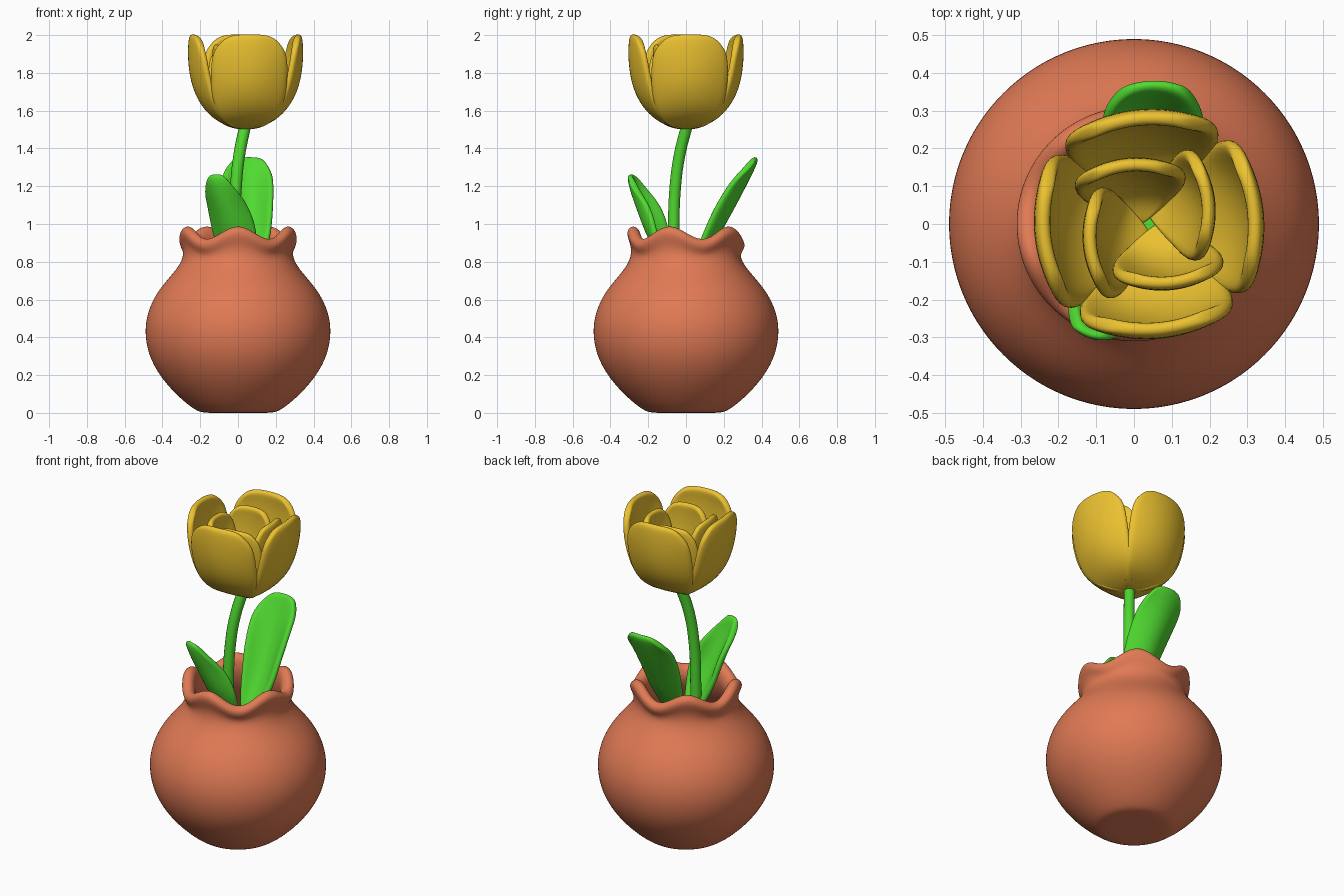
import bpy, bmesh, math
from mathutils import Vector

if "Cube" in bpy.data.objects:
    bpy.data.objects.remove(bpy.data.objects["Cube"])


def material(name, rgb):
    m = bpy.data.materials.new(name)
    m.diffuse_color = (*rgb, 1)
    m.use_nodes = True
    m.node_tree.nodes["Principled BSDF"].inputs["Base Color"].default_value = m.diffuse_color
    return m


CLAY = material("terracotta", (0.75, 0.195, 0.09))
YELLOW = material("petal_yellow", (0.84, 0.54, 0.03))
GREEN = material("leaf_green", (0.08, 0.70, 0.03))


def finish(bm, name, mat, thickness=0):
    bmesh.ops.recalc_face_normals(bm, faces=bm.faces)
    mesh = bpy.data.meshes.new(name)
    bm.to_mesh(mesh)
    bm.free()
    mesh.materials.append(mat)
    for p in mesh.polygons:
        p.use_smooth = True
    ob = bpy.data.objects.new(name, mesh)
    bpy.context.collection.objects.link(ob)
    if thickness:
        s = ob.modifiers.new("thickness", "SOLIDIFY")
        s.thickness, s.offset = thickness, 0
    ob.modifiers.new("smooth", "SUBSURF").levels = 2
    ob.modifiers["smooth"].render_levels = 2
    return ob


def sheet(name, rows, angle, mat, thickness, origin=(0, 0), shift=0, tip_drop=0):
    """Curled blade. Each row: (outward distance, sideways, z, half width, curl)."""
    out = Vector((math.cos(angle), math.sin(angle), 0))
    side = Vector((-out.y, out.x, 0))
    base = Vector((*origin, 0))
    n = 8
    bm = bmesh.new()
    grid = []
    for i, (r, s, z, w, curl) in enumerate(rows):
        line = []
        for j in range(n + 1):
            u = 2 * j / n - 1
            drop = tip_drop * u ** 4 if i >= len(rows) - 2 else 0
            p = base + out * (r - curl * u * u) + side * (s + shift + w * u)
            line.append(bm.verts.new(p + Vector((0, 0, z - drop))))
        grid.append(line)
    for a, b in zip(grid, grid[1:]):
        for j in range(n):
            bm.faces.new((a[j], a[j + 1], b[j + 1], b[j]))
    return finish(bm, name, mat, thickness)


# vase: lathed shell whose lip ripples in five waves
profile = [(0.1, 0), (0.19, 0), (0.225, 0.015), (0.28, 0.055), (0.35, 0.12),
           (0.417, 0.2), (0.472, 0.3), (0.494, 0.41), (0.486, 0.51), (0.447, 0.61),
           (0.388, 0.69), (0.325, 0.76), (0.29, 0.82), (0.291, 0.865), (0.31, 0.9),
           (0.313, 0.935), (0.285, 0.96), (0.25, 0.945), (0.236, 0.9), (0.235, 0.85),
           (0.27, 0.75), (0.38, 0.62), (0.44, 0.42), (0.37, 0.2), (0.2, 0.06)]
SEG = 60
bm = bmesh.new()
rings = []
for r, z in profile:
    k = min(1, max(0, (z - 0.78) / 0.15))
    k = k * k * (3 - 2 * k)
    ring = []
    for i in range(SEG):
        t = math.tau * i / SEG
        ring.append(bm.verts.new((r * math.cos(t), r * math.sin(t),
                                  z + 0.034 * k * math.cos(5 * (t + math.pi / 2)))))
    rings.append(ring)
for a, b in zip(rings, rings[1:]):
    for i in range(SEG):
        j = (i + 1) % SEG
        bm.faces.new((a[i], a[j], b[j], b[i]))
for ring, z in ((rings[0], 0), (rings[-1], 0.05)):
    c = bm.verts.new((0, 0, z))
    for i in range(SEG):
        bm.faces.new((ring[i], ring[(i + 1) % SEG], c))
finish(bm, "vase", CLAY)

# stem: bent tube
curve = bpy.data.curves.new("stem", "CURVE")
curve.dimensions = "3D"
curve.bevel_depth, curve.bevel_resolution, curve.use_fill_caps = 0.031, 5, True
path = [(-0.02, -0.06, 0.6), (-0.02, -0.065, 0.95), (-0.012, -0.058, 1.18),
        (0.006, -0.035, 1.36), (0.042, 0.01, 1.54)]
sp = curve.splines.new("BEZIER")
sp.bezier_points.add(len(path) - 1)
for bp, co in zip(sp.bezier_points, path):
    bp.co = co
    bp.handle_left_type = bp.handle_right_type = "AUTO"
curve.materials.append(GREEN)
bpy.context.collection.objects.link(bpy.data.objects.new("stem", curve))

# leaves
back_leaf = [(0.02, -0.05, 0.72, 0.04, 0.01), (0.085, -0.06, 0.83, 0.08, 0.04),
             (0.16, -0.065, 0.94, 0.105, 0.07), (0.22, -0.06, 1.05, 0.12, 0.085),
             (0.27, -0.055, 1.14, 0.13, 0.085), (0.315, -0.05, 1.23, 0.137, 0.07),
             (0.35, -0.05, 1.30, 0.128, 0.045), (0.372, -0.055, 1.355, 0.085, 0.015)]
sheet("back_leaf", back_leaf, math.pi / 2, GREEN, 0.035, tip_drop=0.02)
front_leaf = [(0.05, 0.03, 0.72, 0.045, 0.01), (0.12, 0.03, 0.83, 0.09, 0.03),
              (0.19, 0.025, 0.94, 0.12, 0.07), (0.235, 0.01, 1.04, 0.115, 0.09),
              (0.27, -0.005, 1.12, 0.102, 0.08), (0.298, -0.015, 1.19, 0.09, 0.055),
              (0.315, -0.025, 1.265, 0.05, 0.01)]
sheet("front_leaf", front_leaf, math.radians(-107), GREEN, 0.035, tip_drop=0.02)

# flower: two pinwheels of four cupped petals
outer = [(0.0, 0, 1.515, 0.02, 0), (0.07, 0, 1.53, 0.10, 0.005), (0.15, 0, 1.565, 0.15, 0.025),
         (0.215, 0, 1.63, 0.185, 0.05), (0.258, 0, 1.71, 0.20, 0.065), (0.28, 0, 1.80, 0.205, 0.065),
         (0.287, 0, 1.89, 0.20, 0.055), (0.284, 0, 1.96, 0.175, 0.04), (0.277, 0, 2.005, 0.125, 0.02)]
inner = [(0.57 * r, s, 1.53 + (z - 1.515) * 0.86, 0.72 * w, 0.8 * c) for r, s, z, w, c in outer]
for i, place in enumerate(("right", "back", "left", "front")):
    a = math.radians(90 * i + 5)
    sheet(place + "_outer_petal", outer, a, YELLOW, 0.04, (0.04, 0), 0.0, 0.02)
    sheet(place + "_inner_petal", inner, a, YELLOW, 0.035, (0.04, 0), 0.04, 0.015)
